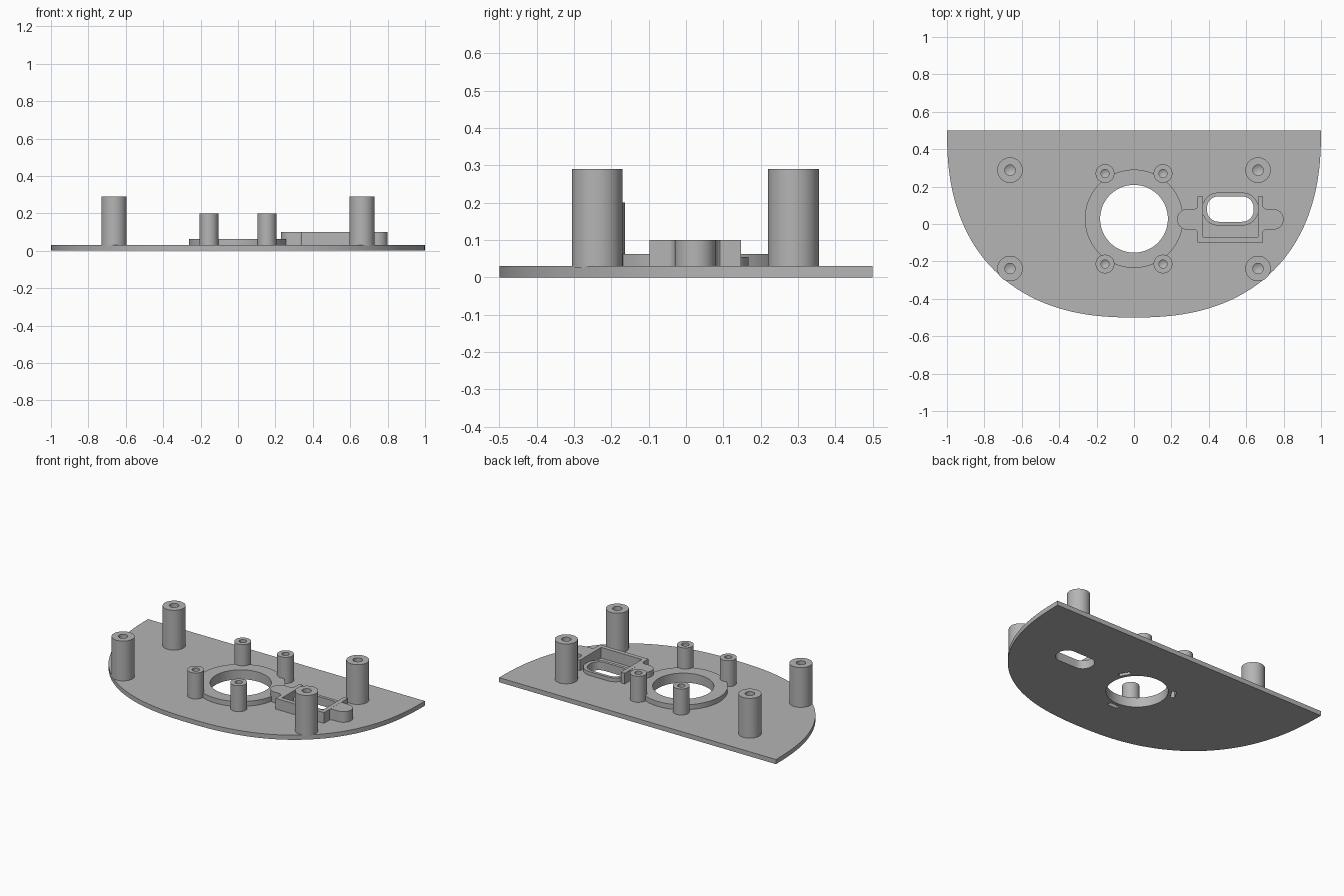
import bpy, bmesh
from math import cos, sin, pi, radians
from mathutils import Matrix

default = bpy.data.objects.get("Cube")
if default:
    bpy.data.objects.remove(default, do_unlink=True)

GREY = (0.46, 0.46, 0.46, 1)
mat = bpy.data.materials.new("plain grey")
mat.use_nodes = True
mat.diffuse_color = GREY
mat.node_tree.nodes["Principled BSDF"].inputs["Base Color"].default_value = GREY

BASE = 0.03
RING = (0, 0.028)
PORT = (0.515, 0.08)


def finish(name, bm):
    bmesh.ops.remove_doubles(bm, verts=bm.verts, dist=1e-5)
    bmesh.ops.recalc_face_normals(bm, faces=bm.faces)
    mesh = bpy.data.meshes.new(name)
    bm.to_mesh(mesh)
    bm.free()
    mesh.materials.append(mat)
    obj = bpy.data.objects.new(name, mesh)
    bpy.context.collection.objects.link(obj)
    return obj


def prism(name, outline, z0, z1):
    """Extrude a closed xy outline from z0 to z1."""
    bm = bmesh.new()
    face = bm.faces.new([bm.verts.new((x, y, z0)) for x, y in outline])
    new = bmesh.ops.extrude_face_region(bm, geom=[face])["geom"]
    top = [v for v in new if isinstance(v, bmesh.types.BMVert)]
    bmesh.ops.translate(bm, verts=top, vec=(0, 0, z1 - z0))
    return finish(name, bm)


def lathe(name, profile, center, steps=48, closed=False):
    """Spin an (r, z) profile about a vertical axis."""
    bm = bmesh.new()
    verts = [bm.verts.new((r, 0, z)) for r, z in profile]
    pairs = list(zip(verts, verts[1:] + verts[:1]))
    edges = [bm.edges.new(p) for p in (pairs if closed else pairs[:-1])]
    bmesh.ops.spin(bm, geom=verts + edges, axis=(0, 0, 1), cent=(0, 0, 0),
                   angle=2 * pi, steps=steps, use_merge=True)
    bmesh.ops.translate(bm, verts=bm.verts, vec=(*center, 0))
    return finish(name, bm)


def arc(cx, cy, r, a0, a1, n=12):
    return [(cx + r * cos(radians(a0 + (a1 - a0) * i / n)),
             cy + r * sin(radians(a0 + (a1 - a0) * i / n))) for i in range(n + 1)]


def rounded(center, w, h, r):
    """Rectangle outline with rounded corners."""
    pts = []
    for k, (sx, sy) in enumerate([(1, 1), (-1, 1), (-1, -1), (1, -1)]):
        pts += arc(center[0] + sx * (w / 2 - r), center[1] + sy * (h / 2 - r),
                   r, 90 * k, 90 * k + 90)
    return pts


def cut(obj, cutter):
    mod = obj.modifiers.new("cut", 'BOOLEAN')
    mod.operation = 'DIFFERENCE'
    mod.solver = 'EXACT'
    mod.object = cutter
    bpy.context.view_layer.update()
    with bpy.context.temp_override(object=obj, active_object=obj):
        bpy.ops.object.modifier_apply(modifier=mod.name)


parts = []

# Base plate: straight back edge, full curved front
N = 2.38
half = [(max(cos(t), 0) ** (2 / N), 0.5 - sin(t) ** (2 / N))
        for t in (pi / 2 * i / 40 for i in range(41))]
outline = half + [(-x, y) for x, y in reversed(half[:-1])]
plate = prism("base_plate", outline, 0, BASE)
parts.append(plate)

# Raised ring around the central opening
ring = lathe("opening_ring", [(0.181, BASE), (0.263, BASE), (0.263, 0.062), (0.181, 0.062)],
             RING, 80, closed=True)
parts.append(ring)

# Raised lip around the port opening
lip = prism("port_lip", rounded(PORT, 0.30, 0.176, 0.085), BASE, 0.055)
parts.append(lip)

# Openings through the plate and lip
cutters = [lathe("opening_cutter", [(0, -0.1), (0.181, -0.1), (0.181, 0.2), (0, 0.2)], RING, 80),
           prism("port_cutter", rounded(PORT, 0.25, 0.136, 0.062), -0.1, 0.2)]
cut(plate, cutters[0])
cut(plate, cutters[1])
cut(lip, cutters[1])

# Three blind slots under the ring
for angle in (30, 150, 270):
    slot = prism("slot_cutter", rounded((0, 0), 0.026, 0.07, 0.003), -0.1, 0.045)
    slot.data.transform(Matrix.Translation((*RING, 0)) @ Matrix.Rotation(radians(angle), 4, 'Z')
                        @ Matrix.Translation((0.215, 0, 0)))
    cut(plate, slot)
    cut(ring, slot)
    cutters.append(slot)

for c in cutters:
    bpy.data.objects.remove(c, do_unlink=True)


# Posts with blind screw holes
def post(name, center, r, hole, top, floor):
    parts.append(lathe(name, [(r, BASE - 0.005), (r, top), (hole, top),
                              (hole, floor), (0, floor - hole * 0.6)], center))


for side, sx in (("left", 1), ("right", -1)):
    for end, tall_y, short_y in (("back", 0.288, 0.27), ("front", -0.238, -0.214)):
        post(f"tall_post_{end}_{side}", (sx * 0.663, tall_y), 0.068, 0.028, 0.29, 0.10)
        post(f"short_post_{end}_{side}", (sx * 0.155, short_y), 0.05, 0.022, 0.20, 0.08)

# U-shaped bracket wall around the port
cx, w, t = PORT[0], 0.175, 0.028
back, front = 0.147, -0.098
parts.append(prism("bracket_wall", [
    (cx - w, back), (cx - w, front), (cx + w, front), (cx + w, back),
    (cx + w - t, back), (cx + w - t, front + t), (cx - w + t, front + t), (cx - w + t, back),
], BASE, 0.10))

# Rounded ears with flared roots on both sides of the bracket
ear_y, ear_r, flare = 0.025, 0.055, 0.025
for side, sx in (("left", 1), ("right", -1)):
    root = w - 0.004
    pts = arc(w + 0.055, ear_y, ear_r, -90, 90, 20)
    pts += arc(root + flare, ear_y + ear_r + flare, flare, 270, 180, 6)
    pts += arc(root + flare, ear_y - ear_r - flare, flare, 180, 90, 6)
    parts.append(prism(f"bracket_ear_{side}", [(cx + sx * x, y) for x, y in pts], BASE, 0.0995))

# Smooth round walls, keep rims sharp
bpy.ops.object.select_all(action='DESELECT')
for p in parts:
    p.select_set(True)
bpy.context.view_layer.objects.active = plate
bpy.ops.object.shade_smooth_by_angle(angle=radians(30))
